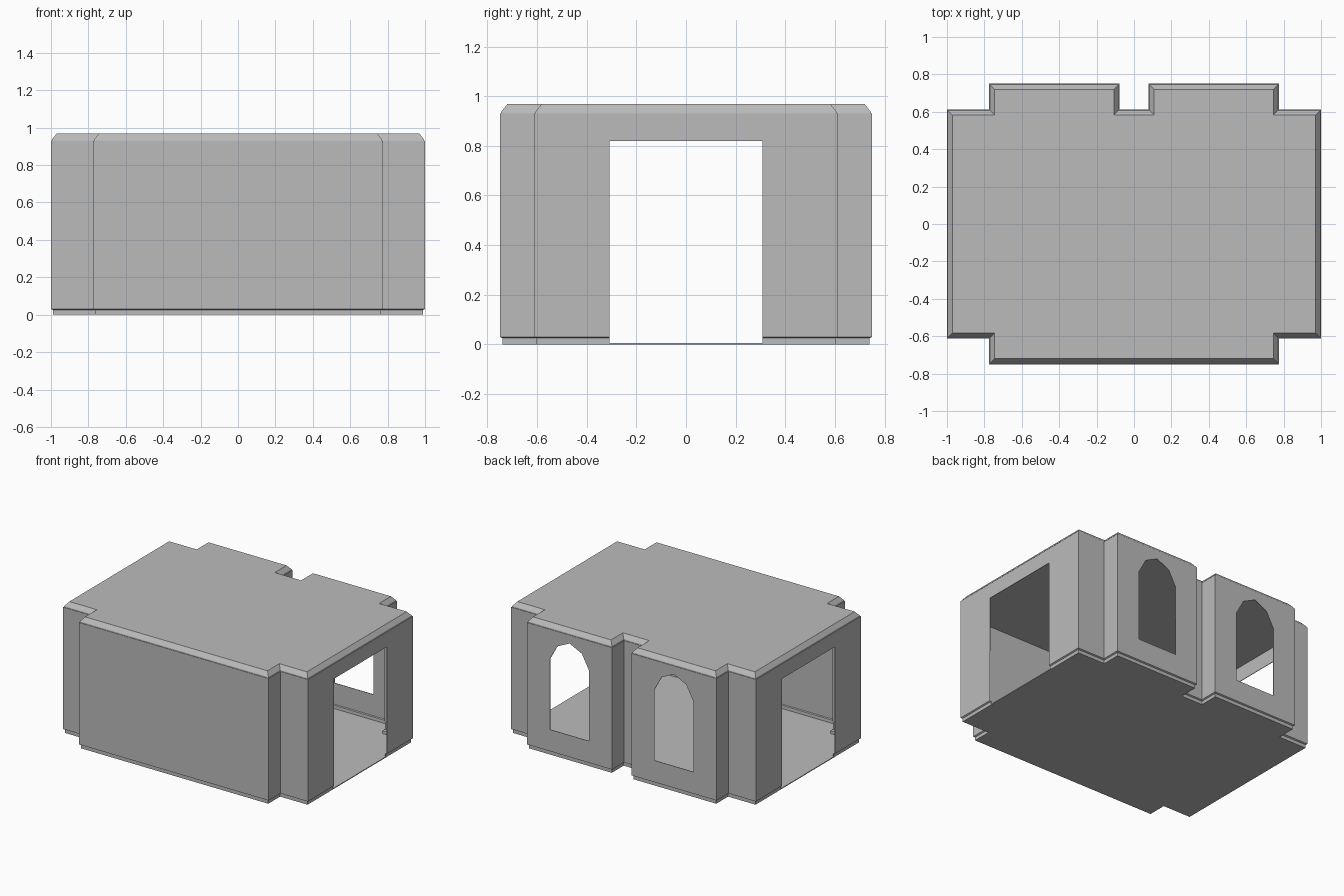
import bpy
import bmesh
from mathutils import Vector

cube = bpy.data.objects.get("Cube")
if cube:
    bpy.data.objects.remove(cube, do_unlink=True)

# One plain stone colour
stone = bpy.data.materials.new("stone_grey")
stone.use_nodes = True
GREY = (0.5, 0.5, 0.5, 1)
stone.diffuse_color = GREY
stone.node_tree.nodes["Principled BSDF"].inputs["Base Color"].default_value = GREY

# Stepped floor plan: right half, mirrored to the left, counter-clockwise
half = [(0.775, -0.75), (0.775, -0.612), (1, -0.612), (1, 0.612),
        (0.775, 0.612), (0.775, 0.75), (0.078, 0.75), (0.078, 0.612)]
plan = [Vector(p) for p in half]
plan += [Vector((-p.x, p.y)) for p in reversed(plan)]


def inset(points, amount):
    """Move every edge of a right-angled outline inwards."""
    result = []
    for i, p in enumerate(points):
        a = (p - points[i - 1]).normalized()
        b = (points[(i + 1) % len(points)] - p).normalized()
        result.append(p + amount * Vector((-a.y - b.y, a.x + b.x)))
    return result


def loft(name, levels, capped):
    """Stack inset copies of the plan; levels are (height, inset)."""
    bm = bmesh.new()
    rings = [[bm.verts.new((p.x, p.y, z)) for p in inset(plan, d)]
             for z, d in levels]
    for low, high in zip(rings, rings[1:]):
        for i in range(len(low)):
            j = (i + 1) % len(low)
            bm.faces.new((low[i], low[j], high[j], high[i]))
    if capped:
        bm.faces.new(rings[0][::-1])
        bm.faces.new(rings[-1])
    return finish(name, bm)


def finish(name, bm):
    bmesh.ops.recalc_face_normals(bm, faces=bm.faces)
    mesh = bpy.data.meshes.new(name)
    bm.to_mesh(mesh)
    bm.free()
    mesh.materials.append(stone)
    obj = bpy.data.objects.new(name, mesh)
    bpy.context.collection.objects.link(obj)
    return obj


def prism(name, profile, direction):
    """Extrude a closed profile to make a cutter."""
    bm = bmesh.new()
    face = bm.faces.new([bm.verts.new(p) for p in profile])
    out = bmesh.ops.extrude_face_region(bm, geom=[face])
    verts = [v for v in out["geom"] if isinstance(v, bmesh.types.BMVert)]
    bmesh.ops.translate(bm, verts=verts, vec=direction)
    obj = finish(name, bm)
    obj.hide_render = True
    return obj


def apply(obj, modifier):
    bpy.context.view_layer.objects.active = obj
    bpy.ops.object.modifier_apply(modifier=modifier.name)


# Thin walls with a recessed foot
walls = loft("walls", [(0, 0.01), (0.025, 0.01), (0.03, 0), (0.93, 0)], False)
shell = walls.modifiers.new("thickness", "SOLIDIFY")
shell.thickness = 0.006
shell.offset = -1
apply(walls, shell)

# Openings: a doorway through both ends, two arched windows at the back
door = [(-1.2, -0.308, 0.006), (-1.2, 0.308, 0.006),
        (-1.2, 0.308, 0.82), (-1.2, -0.308, 0.82)]
cutters = [prism("doorway_cutter", door, (2.4, 0, 0))]
arch = [(-0.16, 0.19), (0.16, 0.19), (0.16, 0.71), (0.1, 0.82),
        (0, 0.868), (-0.1, 0.82), (-0.16, 0.71)]
for side in (-1, 1):
    outline = [(side * 0.426 + x, 0.68, z) for x, z in arch]
    cutters.append(prism("window_cutter", outline, (0, 0.2, 0)))
for cutter in cutters:
    cut = walls.modifiers.new("opening", "BOOLEAN")
    cut.operation = "DIFFERENCE"
    cut.solver = "EXACT"
    cut.object = cutter
    apply(walls, cut)
    bpy.data.objects.remove(cutter, do_unlink=True)

# Floor slab and roof slab with sloping edge
loft("floor", [(0, 0.01), (0.006, 0.01)], True)
loft("roof", [(0.93, 0.004), (0.938, 0.006), (0.968, 0.03)], True)
